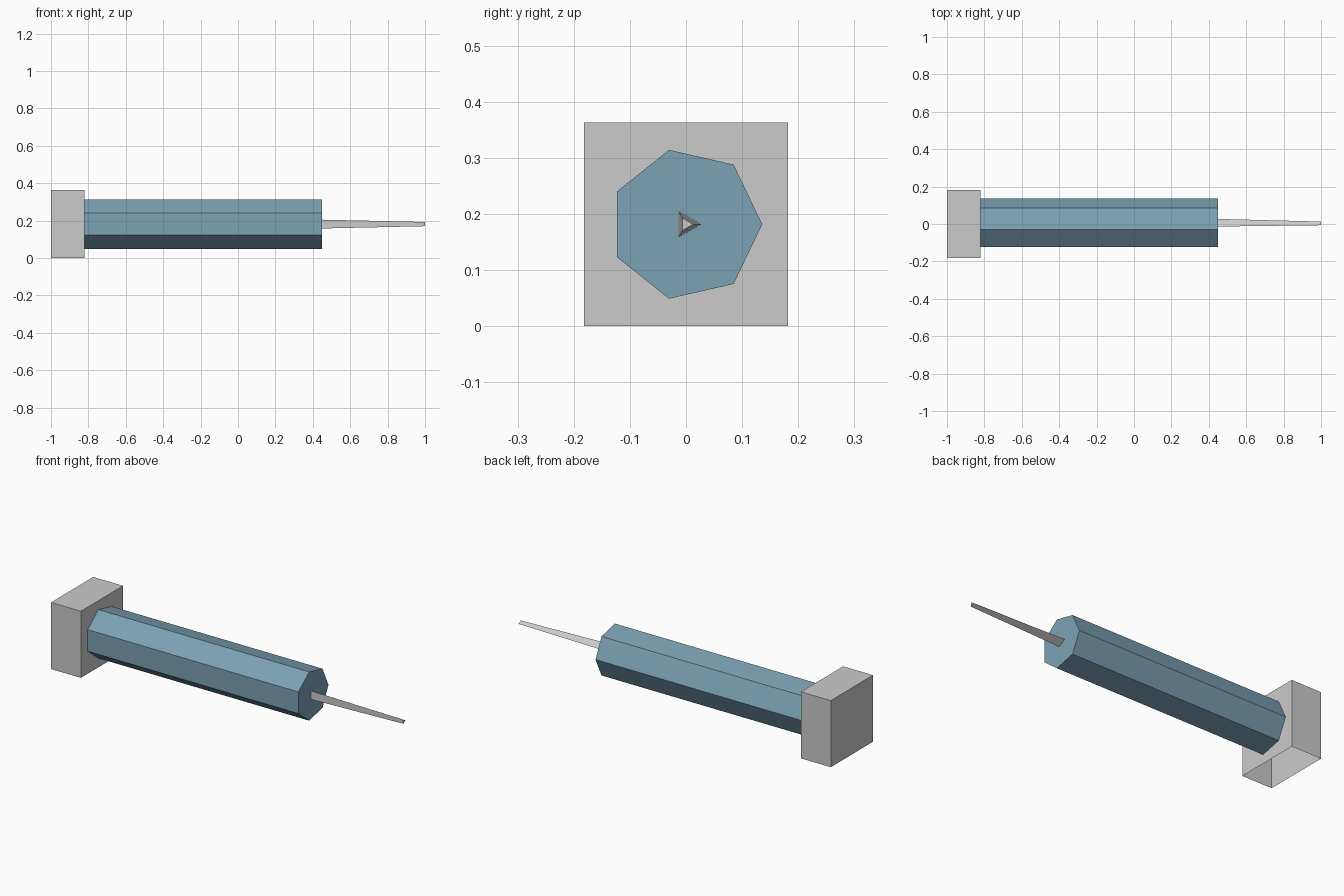
import bpy, bmesh, math

if "Cube" in bpy.data.objects:
    bpy.data.objects.remove(bpy.data.objects["Cube"])

CZ = 0.1815  # height of the long axis


def material(name, color):
    m = bpy.data.materials.new(name)
    m.diffuse_color = (*color, 1)
    m.use_nodes = True
    m.node_tree.nodes["Principled BSDF"].inputs["Base Color"].default_value = m.diffuse_color
    return m


def finish(bm, name, mat):
    bmesh.ops.recalc_face_normals(bm, faces=bm.faces)
    me = bpy.data.meshes.new(name)
    bm.to_mesh(me)
    bm.free()
    me.materials.append(mat)
    ob = bpy.data.objects.new(name, me)
    bpy.context.collection.objects.link(ob)
    return ob


def prism(name, sides, x0, r0, x1, r1, mat):
    """Prism or taper along x, with one corner pointing to +y."""
    bm = bmesh.new()
    rings = []
    for x, r in ((x0, r0), (x1, r1)):
        angles = [2 * math.pi * i / sides for i in range(sides)]
        rings.append([bm.verts.new((x, r * math.cos(a), CZ + r * math.sin(a))) for a in angles])
    for i in range(sides):
        j = (i + 1) % sides
        bm.faces.new((rings[0][i], rings[0][j], rings[1][j], rings[1][i]))
    for ring in rings:
        bm.faces.new(ring)
    return finish(bm, name, mat)


grey = material("light grey", (0.6, 0.6, 0.6))
blue = material("dusty blue", (0.20, 0.36, 0.46))

# square end block, open underneath
bm = bmesh.new()
bmesh.ops.create_cube(bm, size=1)
bmesh.ops.scale(bm, vec=(0.18, 2 * CZ, 2 * CZ), verts=bm.verts)
bmesh.ops.translate(bm, vec=(-0.91, 0, CZ), verts=bm.verts)
bmesh.ops.recalc_face_normals(bm, faces=bm.faces)
bottom = [f for f in bm.faces if f.normal.z < -0.9]
bmesh.ops.delete(bm, geom=bottom, context='FACES_ONLY')
me = bpy.data.meshes.new("end_block")
bm.to_mesh(me)
bm.free()
me.materials.append(grey)
bpy.context.collection.objects.link(bpy.data.objects.new("end_block", me))

# seven-sided barrel and three-sided needle
prism("barrel", 7, -0.82, 0.136, 0.45, 0.136, blue)
prism("needle", 3, 0.45, 0.027, 1.0, 0.013, grey)
